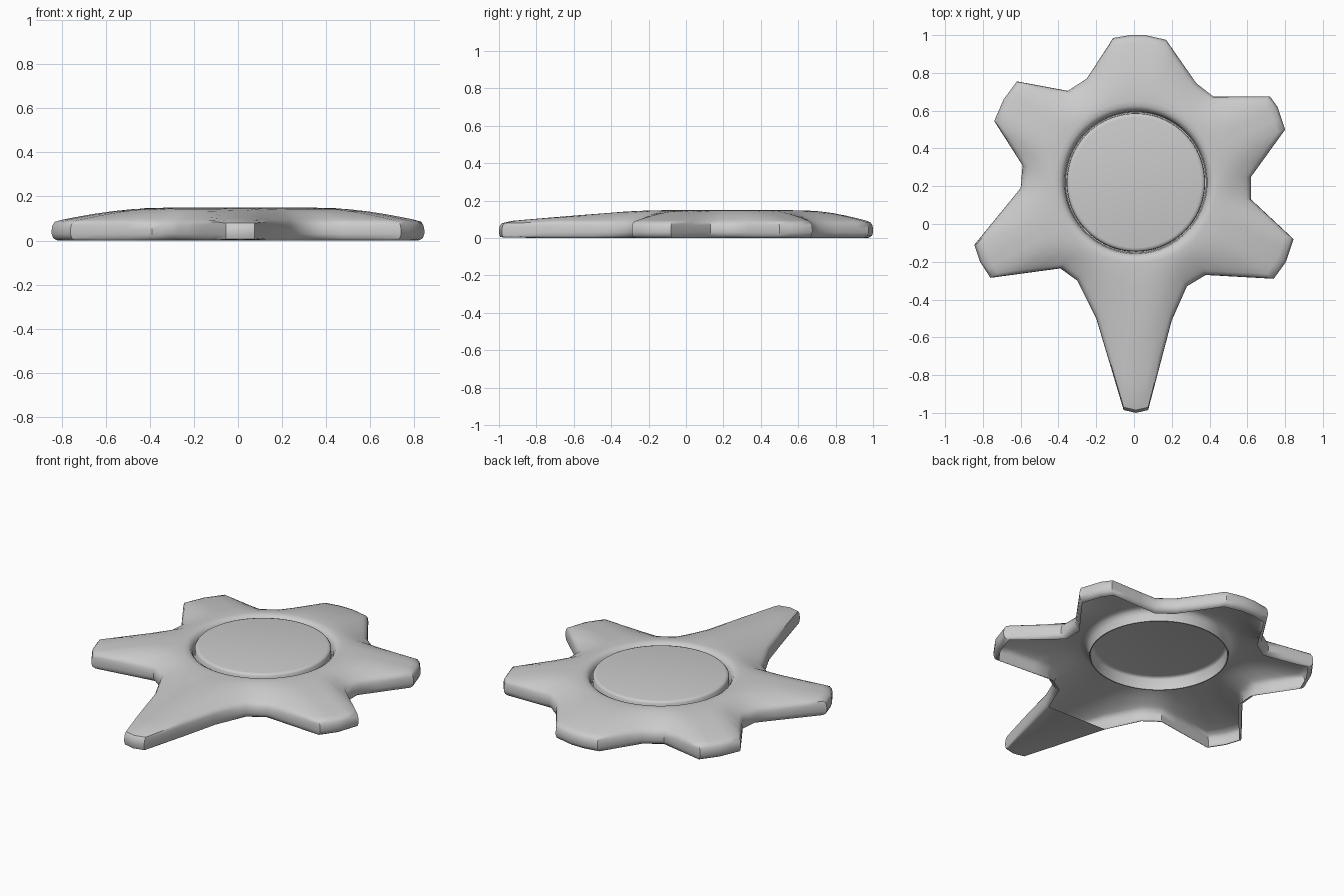
import bpy, bmesh, math

if "Cube" in bpy.data.objects:
    bpy.data.objects.remove(bpy.data.objects["Cube"])

CX, CY = 0.01, 0.22          # hub centre
R = 0.43                     # crest radius around the hub

# outline of the toothed body, seen from above (clockwise from the top tooth)
OUT = [(-.11, .985), (-.02, 1), (.06, 1), (.17, .975), (.33, .745), (.42, .675),
       (.72, .675), (.76, .62), (.80, .50), (.62, .25), (.62, .13), (.845, -.08),
       (.805, -.2), (.74, -.29), (.38, -.27), (.28, -.33), (.2, -.51), (.075, -.985),
       (.01, -1), (-.055, -.985), (-.2, -.5), (-.3, -.3), (-.39, -.235), (-.76, -.285),
       (-.815, -.2), (-.845, -.11), (-.6, .19), (-.59, .31), (-.74, .545),
       (-.69, .66), (-.62, .755), (-.35, .705), (-.25, .77)]

# split edges so the hub circle is smooth
pts = []
for (x0, y0), (x1, y1) in zip(OUT, OUT[1:] + OUT[:1]):
    a0, a1 = math.atan2(y0 - CY, x0 - CX), math.atan2(y1 - CY, x1 - CX)
    da = abs((a1 - a0 + math.pi) % (2 * math.pi) - math.pi)
    n = max(1, math.ceil(da / math.radians(6)))
    pts += [(x0 + (x1 - x0) * i / n, y0 + (y1 - y0) * i / n) for i in range(n)]
polar = [(math.atan2(y - CY, x - CX), math.hypot(x - CX, y - CY)) for x, y in pts]

bm = bmesh.new()
rings = []


def add_ring(radius, height):
    """Ring of vertices; radius and height are functions of the outline distance."""
    ring = []
    for a, d in polar:
        r = radius(d)
        ring.append(bm.verts.new((CX + r * math.cos(a), CY + r * math.sin(a), height(d))))
    if rings:
        prev = rings[-1]
        for i in range(len(ring)):
            j = (i + 1) % len(ring)
            bm.faces.new((prev[i], prev[j], ring[j], ring[i]))
    rings.append(ring)


# raised centre disc and the groove around it
for r, z in [(.345, .15), (.358, .147), (.365, .138), (.367, .075), (.373, .075),
             (.378, .115), (.388, .135), (.405, .145), (R, .147)]:
    add_ring(lambda d: r, lambda d: z)
bm.faces.new(rings[0])

# sloping top of the teeth and the long pointer
for t in (.2, .4, .6, .8, .93):
    add_ring(lambda d: R + (d - .015 - R) * t,
             lambda d: .147 - .06 * t ** (1.15 if d > 1 else 1.6))

# rounded outer wall
for inset, z in [(.015, .085), (.004, .07), (0, .05), (0, .03), (.006, .012), (.02, .003), (.03, 0)]:
    add_ring(lambda d: d - inset,
             lambda d: z if d < 1.1 else max(z - .006, .004))

# flat underside of the pointer; the rest of the body is hollow
tip = [v for v in rings[-1] if v.co.y < -.47]
bm.faces.new(tip)

bmesh.ops.recalc_face_normals(bm, faces=bm.faces)
bm.normal_update()
if rings[0][0].link_faces[0].normal.z < -.5:
    bmesh.ops.reverse_faces(bm, faces=bm.faces)
me = bpy.data.meshes.new("toothed_plate")
bm.to_mesh(me)
bm.free()
plate = bpy.data.objects.new("toothed_plate", me)
bpy.context.collection.objects.link(plate)
bpy.context.view_layer.objects.active = plate
plate.select_set(True)
bpy.ops.object.shade_smooth_by_angle(angle=math.radians(40))
